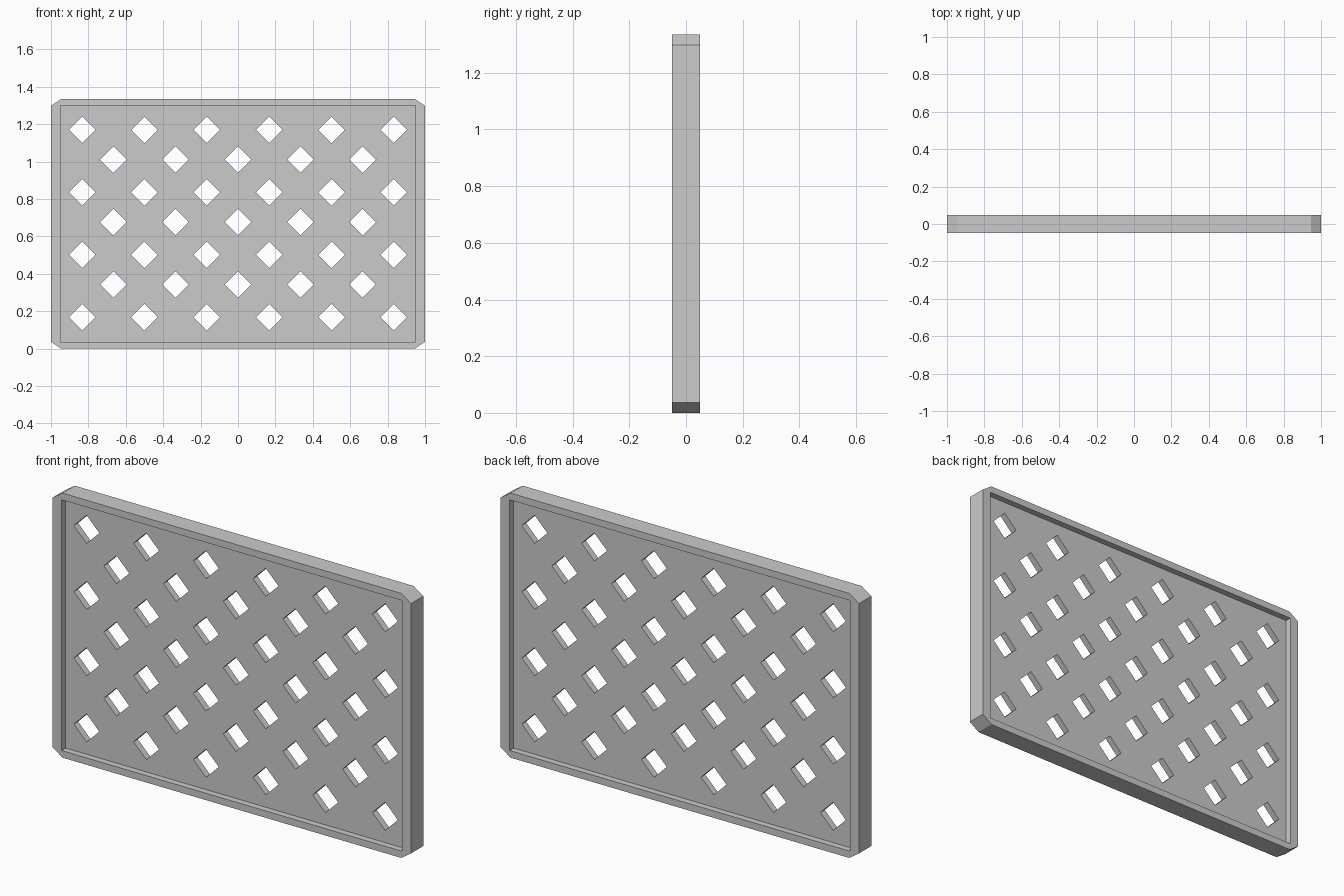
import bpy, bmesh
from mathutils import Matrix
from math import pi

if "Cube" in bpy.data.objects:
    bpy.data.objects.remove(bpy.data.objects["Cube"])

H = 1.335          # overall height
CX, CZ = 0.055, 0.037   # corner cut
IX, IZ = 0.95, 0.035    # inner edge of the frame


def sheet(name, loops, half_depth):
    """Extrude closed outlines (first outer, rest holes) drawn in the x-z plane."""
    cu = bpy.data.curves.new(name, 'CURVE')
    cu.dimensions = '2D'
    cu.fill_mode = 'BOTH'
    cu.extrude = half_depth
    for pts in loops:
        s = cu.splines.new('POLY')
        s.points.add(len(pts) - 1)
        for p, (x, z) in zip(s.points, pts):
            p.co = (x, z, 0, 1)
        s.use_cyclic_u = True
        s.use_smooth = False
    tmp = bpy.data.objects.new(name + "_outline", cu)
    bpy.context.collection.objects.link(tmp)
    bpy.context.view_layer.update()
    dg = bpy.context.evaluated_depsgraph_get()
    me = bpy.data.meshes.new_from_object(tmp.evaluated_get(dg))
    bpy.data.objects.remove(tmp)
    # weld the caps to the walls and stand the part upright
    bm = bmesh.new()
    bm.from_mesh(me)
    bmesh.ops.remove_doubles(bm, verts=bm.verts, dist=1e-5)
    bm.transform(Matrix.Rotation(pi / 2, 4, 'X'))
    bmesh.ops.recalc_face_normals(bm, faces=bm.faces)
    for f in bm.faces:
        f.smooth = False
    bm.to_mesh(me)
    bm.free()
    me.name = name
    ob = bpy.data.objects.new(name, me)
    bpy.context.collection.objects.link(ob)
    return ob


# Frame with cut corners
inner = [(-IX, IZ), (IX, IZ), (IX, H - IZ), (-IX, H - IZ)]
outer = [(-1 + CX, 0), (1 - CX, 0), (1, CZ), (1, H - CZ),
         (1 - CX, H), (-1 + CX, H), (-1, H - CZ), (-1, CZ)]
sheet("frame", [outer, inner], 0.049)

# Recessed panel with staggered rows of diamond holes
R = 0.071
holes = []
for row in range(7):
    n = 6 - row % 2
    z = 0.168 + row * 0.167 + (0.008 if row % 2 else 0)
    for i in range(n):
        x = (i - (n - 1) / 2) / 3
        holes.append([(x - R, z), (x, z - R), (x + R, z), (x, z + R)])
sheet("perforated_panel", [inner] + holes, 0.017)
